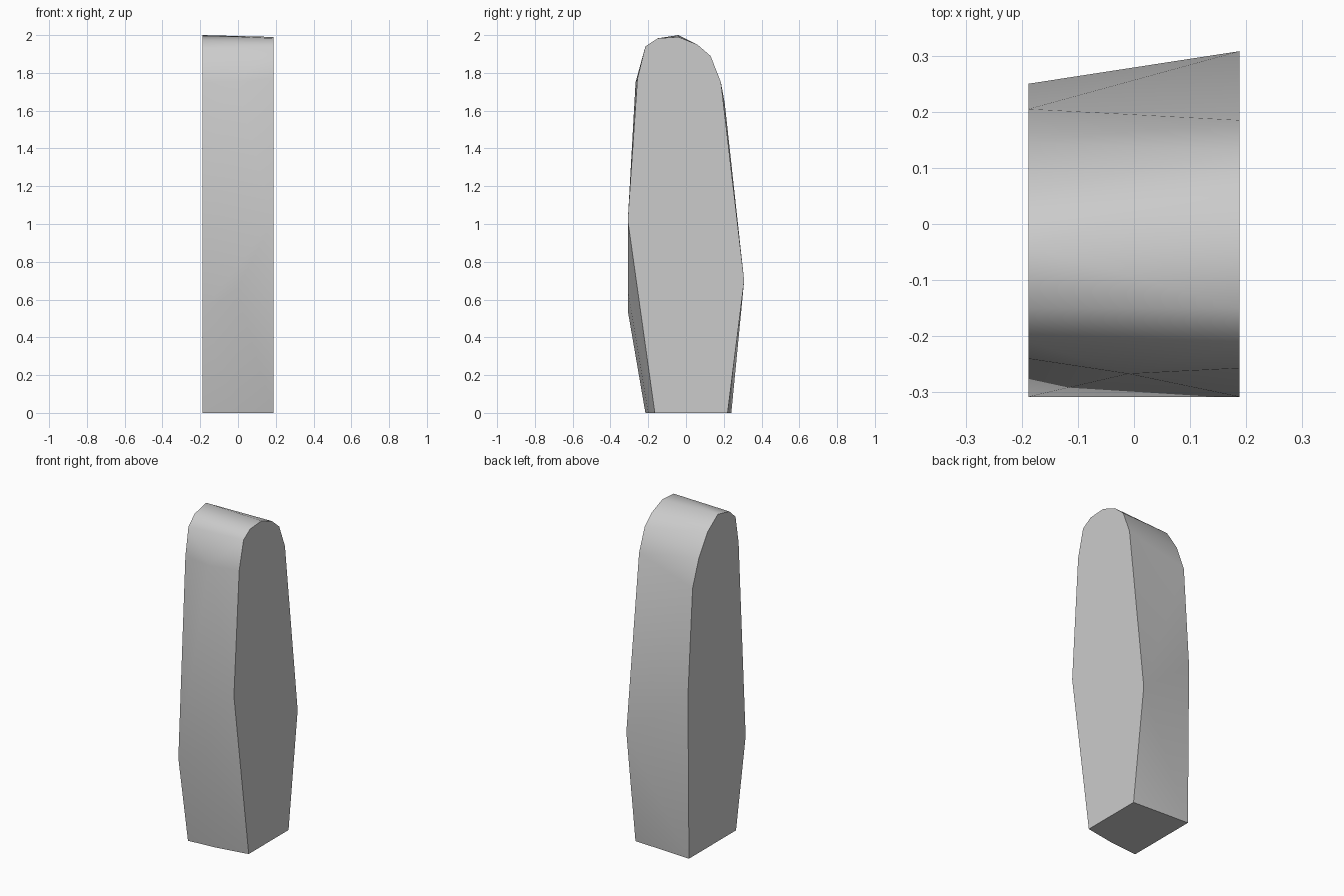
import bpy
import bmesh
import math

cube = bpy.data.objects.get("Cube")
if cube:
    bpy.data.objects.remove(cube, do_unlink=True)

HALF_WIDTH = 0.188

# Side outlines as (y, z), running from front foot over the top to back foot
left_outline = [(-.165, 0), (-.308, 1.02), (-.257, 1.77), (-.215, 1.94),
                (-.15, 1.983), (-.04, 1.99), (.06, 1.95), (.13, 1.89),
                (.185, 1.75), (.308, .7), (.22, 0)]
right_outline = [(-.215, 0), (-.308, .54), (-.24, 1.75), (-.21, 1.92),
                 (-.15, 1.975), (-.04, 2), (.06, 1.93), (.145, 1.80),
                 (.205, 1.64), (.25, 1.0), (.24, 0)]
# Slight bulge along the middle of the front
front_bulge = [(-.2, 0), (-.308, .65), (-.267, 1.75)]

# Flat grey stone
stone = bpy.data.materials.new("plain grey")
stone.use_nodes = True
grey = (0.6, 0.6, 0.6, 1)
stone.diffuse_color = grey
stone.node_tree.nodes["Principled BSDF"].inputs["Base Color"].default_value = grey

# Slab: skin stretched around the two outlines and the bulge
bm = bmesh.new()
for x, outline in ((HALF_WIDTH, left_outline), (-HALF_WIDTH, right_outline),
                   (-.01, front_bulge)):
    for y, z in outline:
        bm.verts.new((x, y, z))
hull = bmesh.ops.convex_hull(bm, input=bm.verts[:])
loose = [v for v in bm.verts if not v.link_faces]
bmesh.ops.delete(bm, geom=loose, context='VERTS')
# Merge the flat sides and foot into single faces
bmesh.ops.dissolve_limit(bm, angle_limit=math.radians(0.3),
                         verts=bm.verts[:], edges=bm.edges[:])
bmesh.ops.recalc_face_normals(bm, faces=bm.faces[:])
for face in bm.faces:
    face.smooth = True

mesh = bpy.data.meshes.new("standing_slab")
bm.to_mesh(mesh)
bm.free()
mesh.set_sharp_from_angle(angle=math.radians(35))
mesh.materials.append(stone)
slab = bpy.data.objects.new("standing_slab", mesh)
bpy.context.collection.objects.link(slab)
